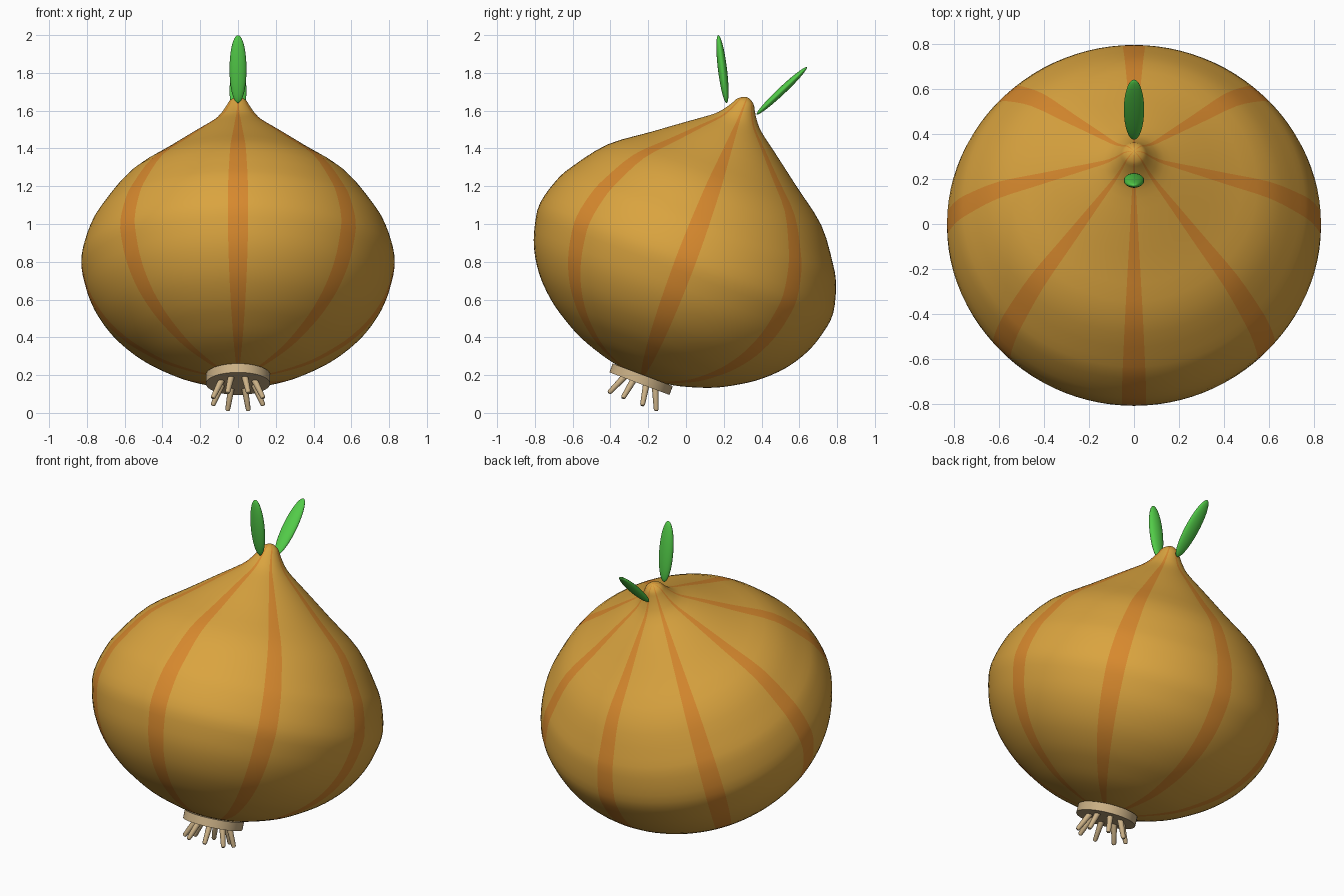
import bpy
import bmesh
import math
from mathutils import Matrix, Vector

cube = bpy.data.objects.get("Cube")
if cube:
    bpy.data.objects.remove(cube)


def material(name, rgb):
    m = bpy.data.materials.new(name)
    m.use_nodes = True
    m.diffuse_color = (*rgb, 1)
    m.node_tree.nodes["Principled BSDF"].inputs["Base Color"].default_value = (*rgb, 1)
    return m


SKIN = material("golden_skin", (0.70, 0.37, 0.05))
STRIPE = material("orange_stripe", (0.68, 0.25, 0.027))
ROOT = material("pale_root", (0.60, 0.44, 0.24))
LEAF = material("leaf_green", (0.085, 0.60, 0.065))

# The bulb leans back; its parts are built upright and moved by this frame
LEAN = Matrix.Translation((0, 0, 0.81)) @ Matrix.Rotation(-0.36, 4, 'X')


def finish(bm, name, mats, matrix):
    bmesh.ops.recalc_face_normals(bm, faces=bm.faces)
    mesh = bpy.data.meshes.new(name)
    bm.transform(matrix)
    bm.to_mesh(mesh)
    bm.free()
    for m in mats:
        mesh.materials.append(m)
    ob = bpy.data.objects.new(name, mesh)
    bpy.context.collection.objects.link(ob)
    bpy.ops.object.select_all(action='DESELECT')
    bpy.context.view_layer.objects.active = ob
    ob.select_set(True)
    bpy.ops.object.shade_smooth_by_angle(angle=math.radians(40))
    return ob


def smooth_profile(pts, steps=3):
    """Catmull-Rom curve through (radius, height) points."""
    p = [Vector(q) for q in pts]
    p = [Vector((-p[1].x, p[1].y))] + p + [Vector((-p[-2].x, p[-2].y))]
    out = []
    for a, b, c, d in zip(p, p[1:], p[2:], p[3:]):
        for i in range(steps):
            t = i / steps
            out.append(0.5 * (2 * b + (c - a) * t + (2 * a - 5 * b + 4 * c - d) * t ** 2
                              + (3 * b - a - 3 * c + d) * t ** 3))
    return out + [p[-2]]


def lathe(pts, segments):
    bm = bmesh.new()
    vs = [bm.verts.new((0, -max(q[0], 0), q[1])) for q in pts]
    es = [bm.edges.new(pair) for pair in zip(vs, vs[1:])]
    bmesh.ops.spin(bm, geom=vs + es, cent=(0, 0, 0), axis=(0, 0, 1),
                   angle=math.tau, steps=segments, use_duplicate=False)
    bmesh.ops.remove_doubles(bm, verts=bm.verts, dist=1e-5)
    return bm


# Bulb with eight stripes running from root to tip
bulb_profile = [
    (0, -.66), (.13, -.652), (.24, -.628), (.38, -.58), (.50, -.515), (.60, -.445),
    (.70, -.345), (.775, -.225), (.815, -.105), (.829, .01), (.79, .155), (.735, .255),
    (.605, .425), (.415, .567), (.25, .69), (.135, .775), (.09, .825), (.064, .865),
    (.042, .9), (0, .92)]
bm = lathe(smooth_profile(bulb_profile), 96)
for f in bm.faces:
    c = f.calc_center_median()
    turn = math.atan2(c.y, c.x) / (math.tau / 8)
    f.material_index = int(abs(turn - round(turn)) < 1 / 12)
finish(bm, "bulb", [SKIN, STRIPE], LEAN)

# Root plate under the bulb
bm = lathe([(0, -.70), (.17, -.70), (.17, -.65), (0, -.65)], 48)
finish(bm, "root_plate", [ROOT], LEAN)

# Ring of eight splayed roots
for i in range(8):
    a = math.tau * (i + 0.5) / 8
    out = Vector((math.cos(a), math.sin(a), 0))
    start = out * 0.09 + Vector((0, 0, -.685))
    end = out * 0.146 + Vector((0, 0, -.805))
    axis = end - start
    n = axis.length
    bm = lathe([(0, 0), (.018, 0), (.013, n - .01), (.009, n - .002), (0, n)], 12)
    turn = axis.to_track_quat('Z', 'Y').to_matrix().to_4x4()
    finish(bm, f"root_{i + 1}", [ROOT], LEAN @ Matrix.Translation(start) @ turn)


# Two flattened sprouts at the tip
def sprout(name, centre, tilt, size):
    b = bmesh.new()
    bmesh.ops.create_uvsphere(b, u_segments=32, v_segments=20, radius=1)
    m = (Matrix.Translation(centre) @ Matrix.Rotation(tilt, 4, 'X')
         @ Matrix.Diagonal((*size, 1)))
    finish(b, name, [LEAF], m)


sprout("front_sprout", (0, .193, 1.82), math.radians(7), (.045, .024, .181))
sprout("back_sprout", (0, .507, 1.705), math.radians(-46.7), (.045, .02, .182))
